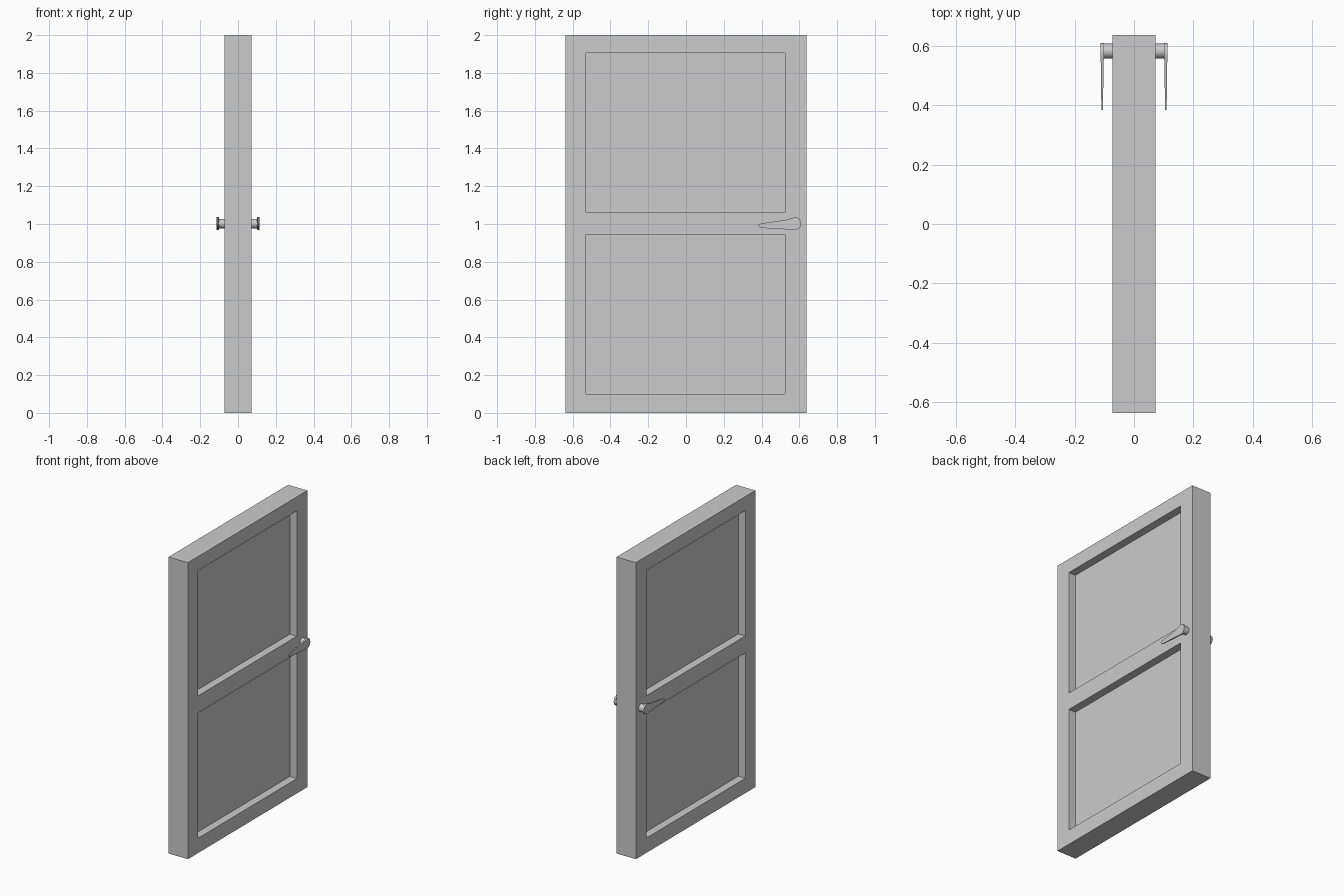
import bpy, bmesh, math
from mathutils import Vector, Matrix

if "Cube" in bpy.data.objects:
    bpy.data.objects.remove(bpy.data.objects["Cube"])

HX, HY, HZ = 0.072, 0.637, 2.0        # half thickness, half width, height
PY = (-0.53, 0.525)                   # panel sides
PZ = ((0.10, 0.945), (1.06, 1.905))   # lower and upper panel heights
DEPTH = 0.053


def finish(bm, name):
    bmesh.ops.recalc_face_normals(bm, faces=bm.faces[:])
    mesh = bpy.data.meshes.new(name)
    bm.to_mesh(mesh)
    bm.free()
    obj = bpy.data.objects.new(name, mesh)
    bpy.context.collection.objects.link(obj)
    return obj


def smooth(obj):
    bpy.ops.object.select_all(action='DESELECT')
    obj.select_set(True)
    bpy.context.view_layer.objects.active = obj
    bpy.ops.object.shade_smooth_by_angle(angle=math.radians(35))


# Door leaf: a slab cut along the panel lines, panel faces sunk on both sides
bm = bmesh.new()
bmesh.ops.create_cube(bm, size=1, matrix=Matrix.Translation((0, 0, HZ / 2))
                      @ Matrix.Diagonal((2 * HX, 2 * HY, HZ, 1)))
cuts = [(Vector((0, y, 0)), Vector((0, 1, 0))) for y in PY]
cuts += [(Vector((0, 0, z)), Vector((0, 0, 1))) for pair in PZ for z in pair]
for co, no in cuts:
    bmesh.ops.bisect_plane(bm, geom=bm.verts[:] + bm.edges[:] + bm.faces[:],
                           plane_co=co, plane_no=no)
bm.normal_update()
panels = []
for f in bm.faces:
    c = f.calc_center_median()
    if abs(f.normal.x) > 0.9 and PY[0] < c.y < PY[1] and any(a < c.z < b for a, b in PZ):
        panels.append(f)
for f in bmesh.ops.extrude_discrete_faces(bm, faces=panels)['faces']:
    side = math.copysign(1, f.calc_center_median().x)
    bmesh.ops.translate(bm, verts=f.verts[:], vec=(-side * DEPTH, 0, 0))
finish(bm, "door_leaf")

# Lever outline in (y, z)
OUTLINE = [(0.385, 0.986), (0.385, 0.998), (0.40, 1.003), (0.53, 1.022),
           (0.565, 1.033), (0.582, 1.036), (0.597, 1.03), (0.607, 1.016),
           (0.61, 1.0), (0.606, 0.986), (0.596, 0.974), (0.58, 0.968),
           (0.50, 0.974), (0.40, 0.979)]


def lever_x(y, outer):
    t = (y - 0.385) / 0.225            # thins towards the tip
    return 0.110 + 0.003 * t if outer else 0.105 - 0.004 * t


for side, label in ((1, "right"), (-1, "left")):
    # Round spindle
    bm = bmesh.new()
    x0, x1 = HX - 0.005, 0.105
    bmesh.ops.create_cone(bm, cap_ends=True, segments=24, radius1=0.025,
                          radius2=0.025, depth=x1 - x0,
                          matrix=Matrix.Translation((side * (x0 + x1) / 2, 0.583, 1.002))
                          @ Matrix.Rotation(math.pi / 2, 4, 'Y'))
    smooth(finish(bm, "handle_spindle_" + label))

    # Tapered lever plate
    bm = bmesh.new()
    inner = [bm.verts.new((side * lever_x(y, False), y, z)) for y, z in OUTLINE]
    outer = [bm.verts.new((side * lever_x(y, True), y, z)) for y, z in OUTLINE]
    bm.faces.new(inner)
    bm.faces.new(outer)
    n = len(OUTLINE)
    for i in range(n):
        j = (i + 1) % n
        bm.faces.new((inner[i], inner[j], outer[j], outer[i]))
    smooth(finish(bm, "handle_lever_" + label))
